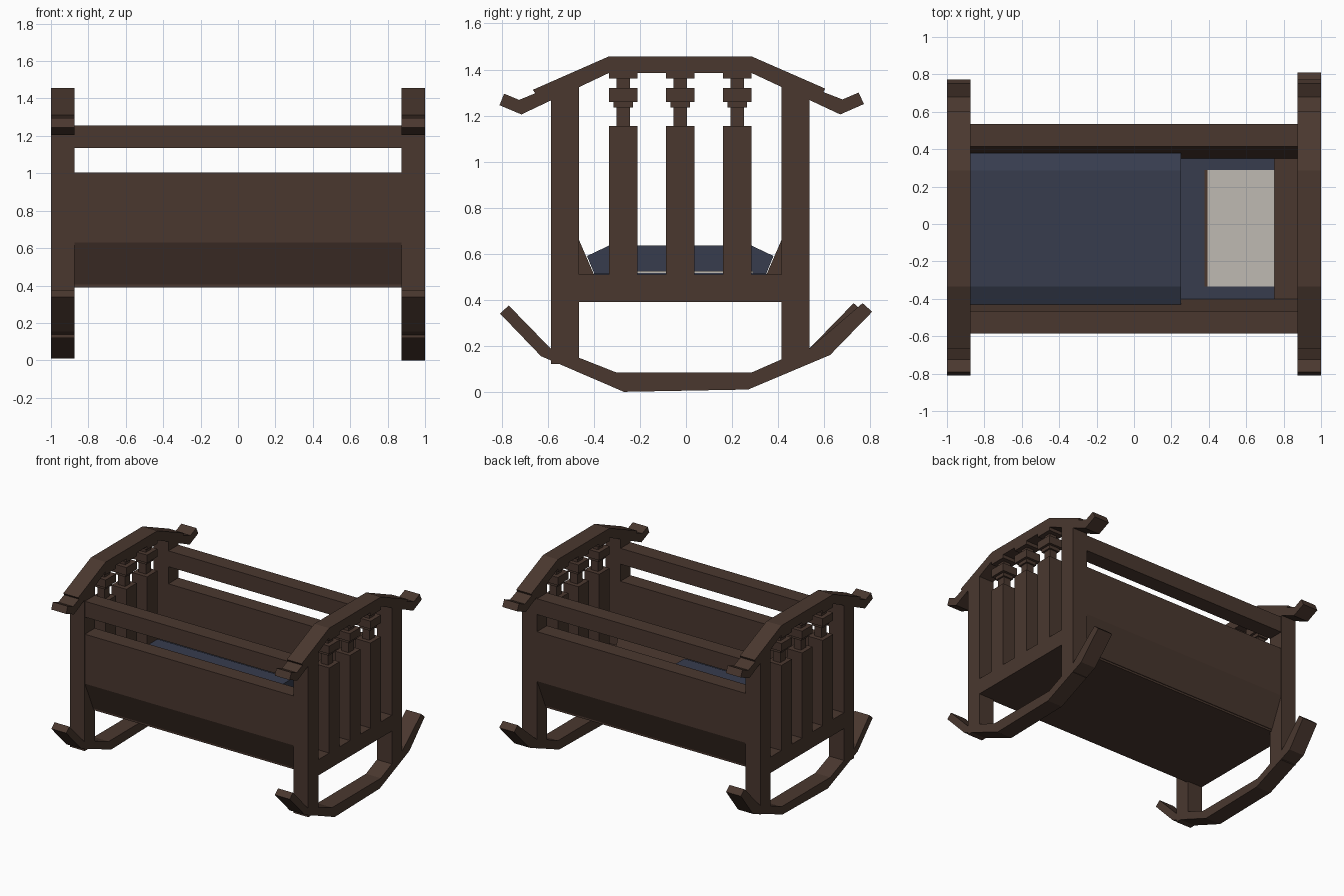
import bpy
import bmesh

if "Cube" in bpy.data.objects:
    bpy.data.objects.remove(bpy.data.objects["Cube"], do_unlink=True)

CY = -0.025      # centre line of the cradle body
INNER = 0.875    # inner face of the end frames


def material(name, color):
    m = bpy.data.materials.new(name)
    m.use_nodes = True
    m.diffuse_color = (*color, 1)
    bsdf = next(n for n in m.node_tree.nodes if n.type == 'BSDF_PRINCIPLED')
    bsdf.inputs["Base Color"].default_value = (*color, 1)
    bsdf.inputs["Roughness"].default_value = 0.8
    return m


wood = material("dark_wood", (0.068, 0.039, 0.028))
blue = material("blue_cloth", (0.038, 0.046, 0.076))
white = material("white_cloth", (0.52, 0.49, 0.45))


def extrude_x(name, profile, x0, x1, mat):
    """Solid with a (y, z) outline, running from x0 to x1."""
    bm = bmesh.new()
    face = bm.faces.new([bm.verts.new((x0, y, z)) for y, z in profile])
    res = bmesh.ops.extrude_face_region(bm, geom=[face])
    moved = [g for g in res["geom"] if isinstance(g, bmesh.types.BMVert)]
    bmesh.ops.translate(bm, verts=moved, vec=(x1 - x0, 0, 0))
    bmesh.ops.recalc_face_normals(bm, faces=bm.faces)
    mesh = bpy.data.meshes.new(name)
    bm.to_mesh(mesh)
    bm.free()
    mesh.materials.append(mat)
    obj = bpy.data.objects.new(name, mesh)
    bpy.context.collection.objects.link(obj)
    return obj


def box(name, x0, x1, y0, y1, z0, z1, mat=wood):
    return extrude_x(name, [(y0, z0), (y1, z0), (y1, z1), (y0, z1)], x0, x1, mat)


def flip(profile):
    return [(2 * CY - y, z) for y, z in profile]


# Outlines of the curved top rail and the rocker
top_rail = [(-0.79, 1.295), (-0.725, 1.268), (-0.655, 1.297), (-0.665, 1.312),
            (-0.335, 1.457), (0.285, 1.457), (0.605, 1.317), (0.597, 1.302),
            (0.68, 1.27), (0.75, 1.3), (0.773, 1.25), (0.67, 1.205),
            (0.285, 1.385), (-0.335, 1.385), (-0.715, 1.205), (-0.81, 1.245)]


def rocker(tip, base):
    return [(-0.27, base), (-0.63, 0.155), (-0.808, 0.34), (-0.77, 0.375),
            (-0.587, 0.187), (-0.465, 0.148), (-0.3, 0.083), (0.283, 0.083),
            (0.413, 0.14), (0.535, 0.187), (tip - 0.042, 0.385), (tip, 0.348),
            (0.626, 0.16), (0.27, base + 0.01)]


# Stacked square sections of one baluster: half width, bottom, top
sections = [(0.0625, 0.51, 1.155), (0.03, 1.155, 1.36), (0.043, 1.235, 1.26),
            (0.0625, 1.26, 1.32), (0.0625, 1.36, 1.386)]

# End frames
for side, s, tip, base in (("left", 1, 0.809, 0.0), ("right", -1, 0.77, 0.01)):
    a, b = s * INNER, s
    mid = (a + b) / 2
    for end, y0 in (("front", -0.587), ("back", 0.415)):
        box(f"{side}_{end}_post", a, b, y0, y0 + 0.122, 0.12, 1.33)
    box(f"{side}_cross_rail", a, b, -0.465, 0.415, 0.39, 0.51)
    extrude_x(f"{side}_top_rail", top_rail, a, b, wood)
    extrude_x(f"{side}_rocker", rocker(tip, base), a, b, wood)
    for i in (-1, 0, 1):
        yc = CY + i * 0.2475
        for j, (h, z0, z1) in enumerate(sections):
            box(f"{side}_baluster_{i + 2}_part_{j + 1}", mid - h, mid + h,
                yc - h, yc + h, z0, z1)

# Side panels with a sloped lower part, and the hand rails above them
panel = [(-0.585, 1.005), (-0.465, 1.005), (-0.465, 0.66), (-0.4, 0.51),
         (-0.4, 0.405), (-0.485, 0.405), (-0.585, 0.63)]
extrude_x("front_panel", panel, -INNER, INNER, wood)
extrude_x("back_panel", flip(panel), -INNER, INNER, wood)
box("front_hand_rail", -INNER, INNER, -0.585, -0.465, 1.135, 1.255)
box("back_hand_rail", -INNER, INNER, 0.415, 0.535, 1.135, 1.255)

# Floor
floor = [(-0.48, 0.39), (0.43, 0.39), (0.43, 0.405), (0.35, 0.41),
         (0.35, 0.508), (-0.4, 0.508), (-0.4, 0.41), (-0.48, 0.405)]
extrude_x("floor", floor, -INNER, INNER, wood)

# Bedding
box("sheet", 0.2, 0.75, -0.4, 0.35, 0.5, 0.517, blue)
blanket = [(-0.43, 0.59), (-0.335, 0.635), (0.285, 0.635), (0.38, 0.59),
           (0.345, 0.505), (-0.395, 0.505)]
extrude_x("blanket", blanket, -INNER, 0.25, blue)
box("pillow", 0.392, 0.75, -0.335, 0.29, 0.515, 0.524, white)
box("pillow_edge", 0.376, 0.392, -0.335, 0.29, 0.515, 0.522, wood)
